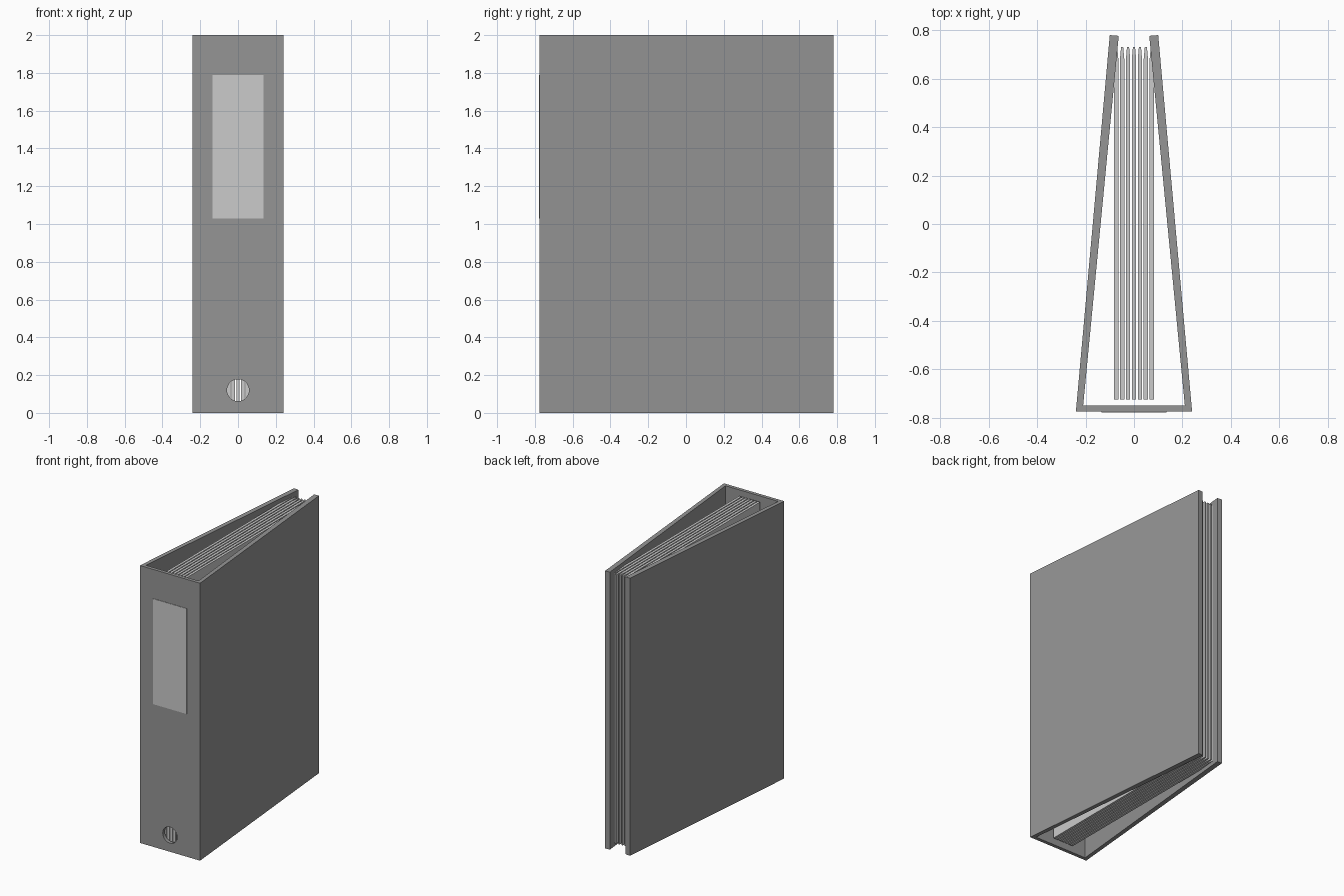
import bpy, bmesh, math

if "Cube" in bpy.data.objects:
    bpy.data.objects.remove(bpy.data.objects["Cube"])


def material(name, value):
    m = bpy.data.materials.new(name)
    m.use_nodes = True
    m.diffuse_color = (value, value, value, 1)
    m.node_tree.nodes["Principled BSDF"].inputs["Base Color"].default_value = (value, value, value, 1)
    return m


board = material("grey board", 0.3)
paper = material("light paper", 0.6)


def prism(name, outline, z0, z1, mat):
    """Extrude a plan outline upwards."""
    bm = bmesh.new()
    face = bm.faces.new([bm.verts.new((x, y, z0)) for x, y in outline])
    top = bmesh.ops.extrude_face_region(bm, geom=[face])["geom"]
    bmesh.ops.translate(bm, vec=(0, 0, z1 - z0),
                        verts=[v for v in top if isinstance(v, bmesh.types.BMVert)])
    bmesh.ops.recalc_face_normals(bm, faces=bm.faces)
    mesh = bpy.data.meshes.new(name)
    bm.to_mesh(mesh)
    bm.free()
    mesh.materials.append(mat)
    obj = bpy.data.objects.new(name, mesh)
    bpy.context.collection.objects.link(obj)
    return obj


# Folded cover: spine and two boards leaning together at the back
half = [(0.24, -0.775), (0.1, 0.78), (0.063, 0.777), (0.21, -0.75)]
outline = half + [(-x, y) for x, y in reversed(half)]
cover = prism("binder_cover", outline, 0, 2, board)

# Finger hole through the spine
bpy.ops.mesh.primitive_cylinder_add(vertices=32, radius=0.058, depth=0.12,
                                    location=(0, -0.765, 0.12), rotation=(math.pi / 2, 0, 0))
cutter = bpy.context.object
cutter.name = "finger_hole_cutter"
cutter.data.materials.append(board)
cutter.hide_render = True
cutter.hide_set(True)
cut = cover.modifiers.new("finger_hole", "BOOLEAN")
cut.operation = "DIFFERENCE"
cut.solver = "EXACT"
cut.object = cutter

# Spine label
prism("spine_label", [(-0.135, -0.778), (0.135, -0.778), (0.135, -0.774), (-0.135, -0.774)],
      1.03, 1.79, paper)

# Sheet bundles with slightly tapered back ends
count, pitch, w = 7, 0.0245, 0.009
for i in range(count):
    x = (i - (count - 1) / 2) * pitch
    prism(f"page_bundle_{i + 1}",
          [(x - w, -0.725), (x + w, -0.725), (x + w, 0.68), (x + w / 2, 0.73),
           (x - w / 2, 0.73), (x - w, 0.68)], 0.03, 1.97, paper)
